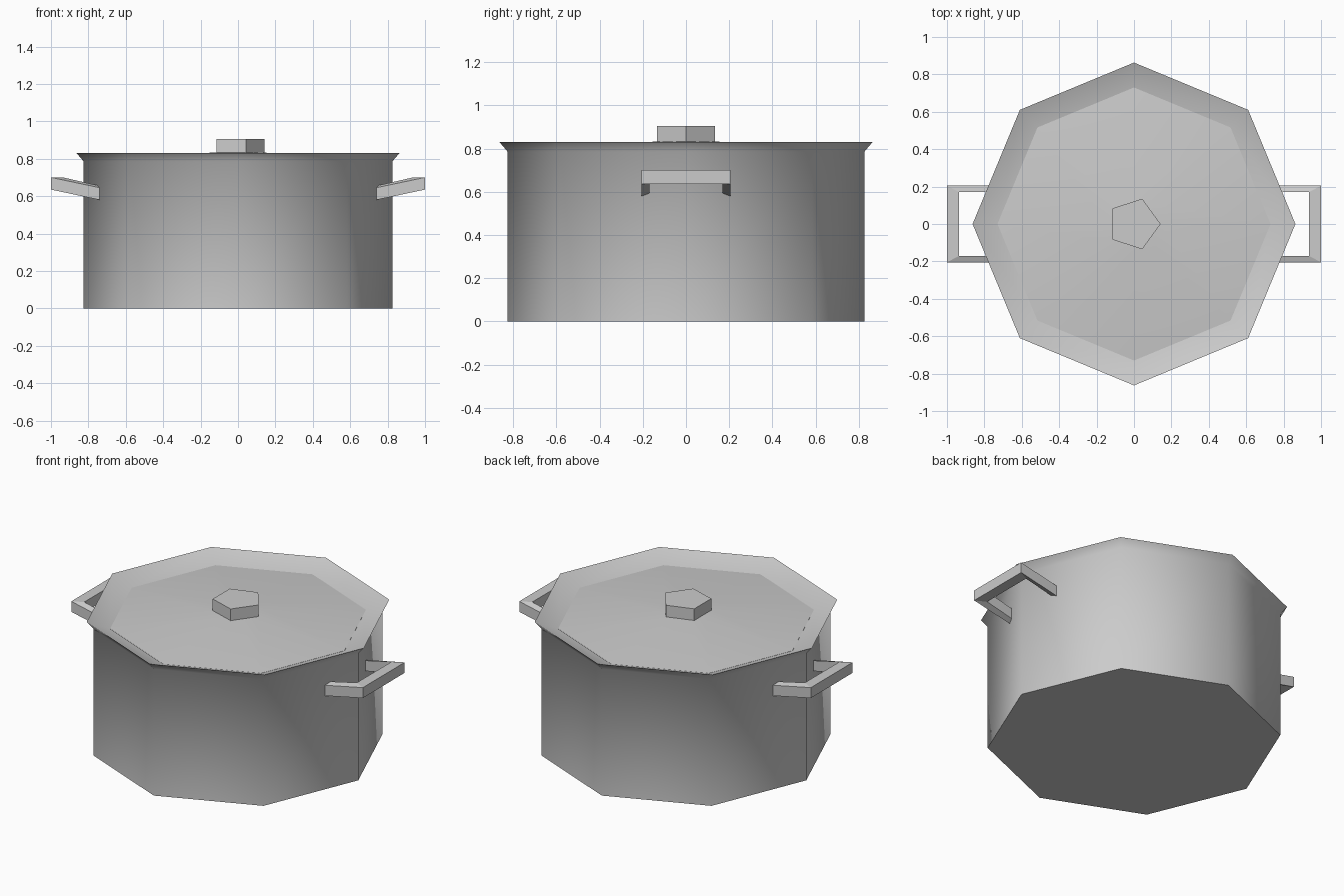
import bpy, bmesh
from math import cos, sin, pi, radians

cube = bpy.data.objects.get("Cube")
if cube:
    bpy.data.objects.remove(cube, do_unlink=True)

steel = bpy.data.materials.new("brushed_grey_steel")
steel.use_nodes = True
GREY = (0.6, 0.6, 0.6, 1)
steel.diffuse_color = GREY
steel.node_tree.nodes["Principled BSDF"].inputs["Base Color"].default_value = GREY


def finish(name, bm, smooth=False):
    """Turn a bmesh into a named object, smooth across the wide facets if asked."""
    bmesh.ops.recalc_face_normals(bm, faces=bm.faces)
    mesh = bpy.data.meshes.new(name)
    bm.to_mesh(mesh)
    bm.free()
    mesh.materials.append(steel)
    obj = bpy.data.objects.new(name, mesh)
    bpy.context.collection.objects.link(obj)
    if smooth:
        bpy.ops.object.select_all(action='DESELECT')
        bpy.context.view_layer.objects.active = obj
        obj.select_set(True)
        bpy.ops.object.shade_smooth_by_angle(angle=radians(60))
    return obj


def lathe(name, profile, sides, smooth):
    """Turn a (radius, height) profile around z and cap both ends."""
    bm = bmesh.new()
    rings = [[bm.verts.new((r * cos(2 * pi * i / sides), r * sin(2 * pi * i / sides), z))
              for i in range(sides)] for r, z in profile]
    for low, high in zip(rings, rings[1:]):
        for i in range(sides):
            j = (i + 1) % sides
            bm.faces.new((low[i], low[j], high[j], high[i]))
    bm.faces.new(rings[0][::-1])
    bm.faces.new(rings[-1])
    return finish(name, bm, smooth)


def handle(name, side):
    """Squared loop: two arms rising from the wall to a level grip."""
    bm = bmesh.new()
    # (x, y, top height) of the outer and inner edges at the wall and the grip
    wall = ((0.74, 0.205, 0.645), (0.74, 0.17, 0.655))
    grip = ((1.0, 0.205, 0.70), (0.935, 0.17, 0.70))
    thick = 0.065
    loops = []
    for (outer, inner), flip in ((wall, 1), (grip, 1), (grip, -1), (wall, -1)):
        corners = []
        for (x, y, z), drop in ((outer, 0), (inner, 0), (inner, thick), (outer, thick)):
            corners.append(bm.verts.new((side * x, flip * y, z - drop)))
        loops.append(corners)
    for a, b in zip(loops, loops[1:]):
        for i in range(4):
            j = (i + 1) % 4
            bm.faces.new((a[i], a[j], b[j], b[i]))
    bm.faces.new(loops[0])
    bm.faces.new(loops[-1])
    return finish(name, bm)


# Eight-sided pot with a flared lip that slopes back inwards
lathe("pot_body", [(0.825, 0), (0.825, 0.785), (0.863, 0.83), (0.73, 0.777)], 8, True)

# Shallow domed lid sunk inside the lip
lathe("lid", [(0.73, 0.775), (0.73, 0.778), (0.14, 0.833)], 8, True)

# Five-sided lid knob
lathe("lid_knob", [(0.142, 0.828), (0.142, 0.905)], 5, False)

# Side handles
handle("left_handle", 1)
handle("right_handle", -1)
